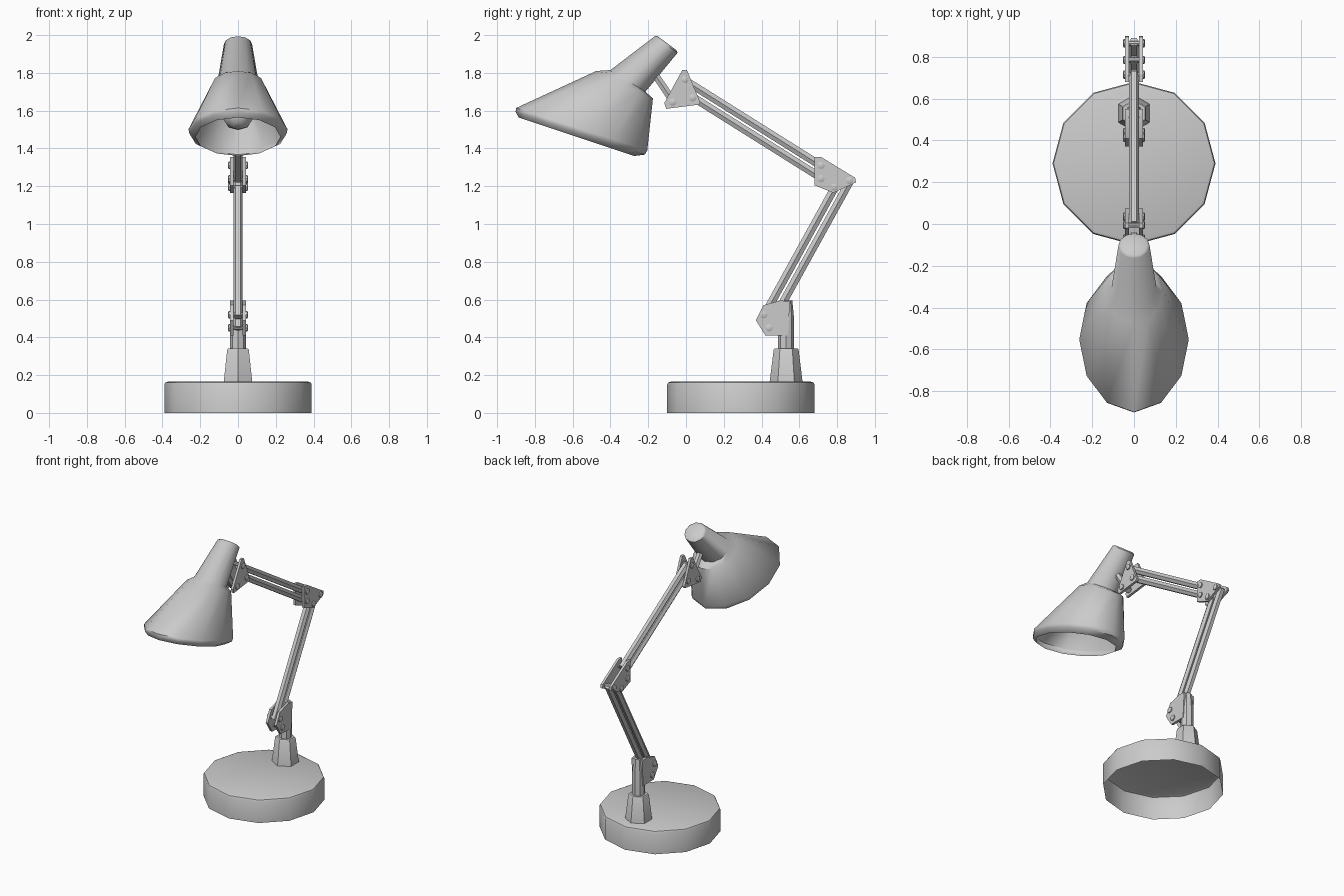
import bpy, bmesh, math
from mathutils import Vector

if "Cube" in bpy.data.objects:
    bpy.data.objects.remove(bpy.data.objects["Cube"])

X = Vector((1, 0, 0))


def finish(bm, name, angle=40):
    bmesh.ops.recalc_face_normals(bm, faces=bm.faces[:])
    mesh = bpy.data.meshes.new(name)
    bm.to_mesh(mesh)
    bm.free()
    ob = bpy.data.objects.new(name, mesh)
    bpy.context.collection.objects.link(ob)
    bpy.ops.object.select_all(action='DESELECT')
    ob.select_set(True)
    bpy.context.view_layer.objects.active = ob
    bpy.ops.object.shade_smooth_by_angle(angle=math.radians(angle))
    return ob


def loft(name, rings, n, start=True, end=True, angle=40):
    """Skin elliptical rings given as (centre, half axis u, half axis v)."""
    bm = bmesh.new()
    loops = []
    for c, u, v in rings:
        c, u, v = Vector(c), Vector(u), Vector(v)
        loops.append([bm.verts.new(c + u * math.cos(2 * math.pi * i / n)
                                   + v * math.sin(2 * math.pi * i / n)) for i in range(n)])
    for a, b in zip(loops, loops[1:]):
        for i in range(n):
            j = (i + 1) % n
            bm.faces.new((a[i], a[j], b[j], b[i]))
    if start:
        bm.faces.new(loops[0])
    if end:
        bm.faces.new(loops[-1])
    return finish(bm, name, angle)


def turned(name, y, profile, n, **kw):
    """Upright lathe-like part at x=0 from (radius, z) pairs, corner facing y."""
    return loft(name, [((0, y, z), (0, r, 0), (r, 0, 0)) for r, z in profile], n, **kw)


def rod(name, a, b, x=0, r=0.0245, n=6):
    a, b = Vector((x, *a)), Vector((x, *b))
    side = (b - a).normalized().cross(X) * r
    return loft(name, [(a, X * r, side), (b, X * r, side)], n)


def bracket(name, outline, bolts):
    """Pair of mirrored side plates with bolt heads and through pins."""
    for tag, s in (("right", 1), ("left", -1)):
        bm = bmesh.new()
        face = bm.faces.new([bm.verts.new((s * 0.025, y, z)) for y, z in outline])
        ext = bmesh.ops.extrude_face_region(bm, geom=[face])["geom"]
        bmesh.ops.translate(bm, vec=(s * 0.017, 0, 0),
                            verts=[v for v in ext if isinstance(v, bmesh.types.BMVert)])
        finish(bm, f"{name}_plate_{tag}", 30)
        for i, (y, z) in enumerate(bolts):
            rings = [((s * x, y, z), (0, r, 0), (0, 0, r))
                     for x, r in ((0.0, 0.012), (0.041, 0.012), (0.041, 0.02),
                                  (0.049, 0.02), (0.053, 0.012))]
            loft(f"{name}_bolt_{tag}_{i + 1}", rings, 8, start=False)


# Base: hollow twelve-sided drum, open underneath
turned("base", 0.29, [(0.39, 0), (0.39, 0.15), (0.385, 0.16), (0.372, 0.165)], 12, start=False)

# Neck collar and post
turned("neck_collar", 0.53, [(0.087, 0.165), (0.066, 0.335), (0.06, 0.342)], 6, start=False)
turned("post", 0.53, [(0.042, 0.34), (0.042, 0.5), (0.033, 0.595)], 8, start=False)

# Lower arm: two parallel rods
lower_ends = [((0.409, 0.507), (0.786, 1.19)), ((0.437, 0.447), (0.872, 1.234))]
for tag, (a, b) in zip(("front", "back"), lower_ends):
    rod(f"lower_arm_{tag}", a, b)

# Upper arm: two parallel rods
upper_ends = [((0.72, 1.305), (0.0, 1.757)), ((0.725, 1.239), (0.03, 1.675))]
for tag, (a, b) in zip(("top", "bottom"), upper_ends):
    rod(f"upper_arm_{tag}", a, b)

# Joint brackets
bracket("base_joint",
        [(0.37, 0.49), (0.42, 0.41), (0.54, 0.41), (0.55, 0.59), (0.5, 0.595), (0.41, 0.57)],
        [(0.412, 0.52), (0.44, 0.45)])
bracket("elbow",
        [(0.68, 1.355), (0.715, 1.355), (0.895, 1.245), (0.9, 1.22), (0.78, 1.165), (0.68, 1.205)],
        [(0.715, 1.31), (0.715, 1.24), (0.785, 1.195), (0.865, 1.23)])
bracket("shade_joint",
        [(-0.02, 1.815), (0.005, 1.815), (0.075, 1.645), (0.07, 1.632), (-0.105, 1.61), (-0.115, 1.64)],
        [(-0.005, 1.765), (0.035, 1.668), (-0.07, 1.645)])

# Short stem from the joint to the shade
rod("shade_stem", (-0.055, 1.63), (-0.19, 1.83), r=0.022)

# Shade: tilted skewed cone with a tail, open at the mouth
shade_rings = [
    (-0.100, 1.957, 0.050, -0.037, 0.062),
    (-0.105, 1.950, 0.060, -0.044, 0.075),
    (-0.3075, 1.7575, 0.0925, -0.0575, 0.108),
    (-0.325, 1.7375, 0.150, -0.0725, 0.140),
    (-0.5525, 1.502, 0.3475, -0.112, 0.262),
    (-0.560, 1.480, 0.342, -0.113, 0.258),
    (-0.580, 1.462, 0.305, -0.102, 0.225),
]
loft("shade", [((0, y, z), (0, uy, uz), (w, 0, 0)) for y, z, uy, uz, w in shade_rings],
     12, end=False, angle=50)

# Bulb with its neck, along the shade axis
axis = Vector((0, -0.66, -0.75)).normalized()
side = axis.cross(X)
start = Vector((0, -0.31, 1.75))
loft("bulb", [(start + axis * t, X * r, side * r) for t, r in
              ((0, 0.045), (0.1, 0.045), (0.17, 0.085), (0.225, 0.09), (0.275, 0.07), (0.305, 0.03))],
     8, angle=60)
